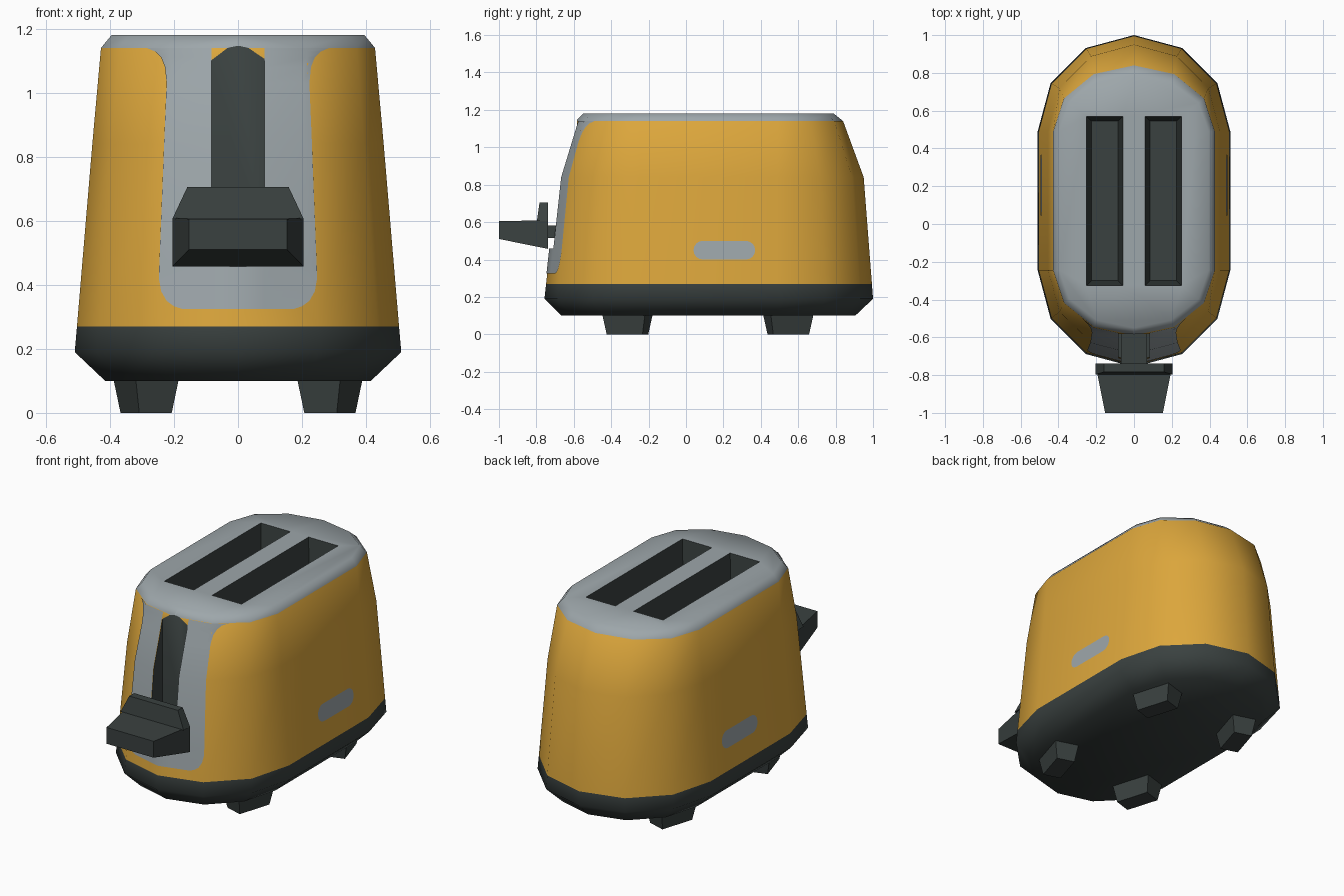
import bpy, bmesh, math
from mathutils import Matrix, Vector

if "Cube" in bpy.data.objects:
    bpy.data.objects.remove(bpy.data.objects["Cube"])


def material(name, rgb):
    m = bpy.data.materials.new(name)
    m.diffuse_color = (*rgb, 1)
    m.use_nodes = True
    m.node_tree.nodes["Principled BSDF"].inputs["Base Color"].default_value = m.diffuse_color
    return m


MATS = [material("mustard_yellow", (0.72, 0.385, 0.045)),
        material("metal_grey", (0.34, 0.385, 0.405)),
        material("charcoal", (0.042, 0.053, 0.051))]
YELLOW, GREY, DARK = range(3)


def make(name, verts, faces, mat=DARK, smooth=None, close=True):
    """Object from points and faces, sharing one material list."""
    me = bpy.data.meshes.new(name)
    me.from_pydata(verts, [], faces)
    for m in MATS:
        me.materials.append(m)
    bm = bmesh.new()
    bm.from_mesh(me)
    if close:
        bmesh.ops.recalc_face_normals(bm, faces=bm.faces)
    for f in bm.faces:
        f.material_index = mat
    bm.to_mesh(me)
    bm.free()
    ob = bpy.data.objects.new(name, me)
    bpy.context.collection.objects.link(ob)
    if smooth:
        shade(ob, smooth)
    return ob


def shade(ob, angle):
    bpy.ops.object.select_all(action='DESELECT')
    ob.select_set(True)
    bpy.context.view_layer.objects.active = ob
    bpy.ops.object.shade_smooth_by_angle(angle=math.radians(angle))


def loft(name, rings, mat=DARK):
    """Capped solid through rings of equal length."""
    n = len(rings[0])
    faces = [tuple(range(n)), tuple(range((len(rings) - 1) * n, len(rings) * n))]
    for r in range(len(rings) - 1):
        for i in range(n):
            j = (i + 1) % n
            faces.append((r * n + i, r * n + j, (r + 1) * n + j, (r + 1) * n + i))
    return make(name, [p for ring in rings for p in ring], faces, mat)


def rect(x0, x1, y0, y1, z):
    return [(x0, y0, z), (x1, y0, z), (x1, y1, z), (x0, y1, z)]


# Body profile: height, half width, front cap depth, back cap depth
Y0, Y1 = -0.245, 0.49
PROFILE = [(0.10, 0.415, 0.42, 0.415), (0.19, 0.51, 0.512, 0.51),
           (0.27, 0.503, 0.503, 0.504), (0.84, 0.455, 0.44, 0.46),
           (1.14, 0.428, 0.345, 0.35), (1.18, 0.395, 0.305, 0.30)]


def section(z):
    """Half width and front cap depth of the body at height z."""
    for a, b in zip(PROFILE, PROFILE[1:]):
        if z <= b[0]:
            t = (z - a[0]) / (b[0] - a[0])
            return a[1] + t * (b[1] - a[1]), a[2] + t * (b[2] - a[2])


def outline(z, w, front, back):
    pts = []
    for i in range(7):
        a = math.radians(30 * i)
        pts.append((w * math.cos(a), Y1 + back * math.sin(a), z))
    for i in range(7):
        a = math.radians(180 + 30 * i)
        pts.append((w * math.cos(a), Y0 + front * math.sin(a), z))
    return pts


body = loft("body", [outline(*p) for p in PROFILE])
for p in body.data.polygons:
    z = p.center.z
    p.material_index = DARK if z < 0.26 else GREY if z > 1.14 else YELLOW

# Bread slots and lever channel are cut out of the body
cutters = []
for s in (-1, 1):
    cutters.append(loft("bread_slot_cutter", [
        rect(s * 0.155 - 0.07, s * 0.155 + 0.07, -0.30, 0.545, 0.72),
        rect(s * 0.155 - 0.097, s * 0.155 + 0.097, -0.326, 0.571, 1.20)]))
cutters.append(loft("lever_channel_cutter", [
    rect(-0.083, 0.083, -0.95, -0.583, z) for z in (0.46, 1.146)]))
for c in cutters:
    mod = body.modifiers.new("cut", 'BOOLEAN')
    mod.operation = 'DIFFERENCE'
    mod.solver = 'EXACT'
    mod.object = c
    c.hide_render = True
bpy.context.view_layer.update()
deps = bpy.context.evaluated_depsgraph_get()
cut = bpy.data.meshes.new_from_object(body.evaluated_get(deps))
body.modifiers.clear()
body.data = cut
for c in cutters:
    bpy.data.objects.remove(c)
shade(body, 52)


# Grey front panel: thin skin following the body, open around the channel
def front_point(x, z):
    w, d = section(z)
    corners = [(w * math.sin(math.radians(a)), d * math.cos(math.radians(a)))
               for a in (0, 30, 60)]
    k = 0 if abs(x) <= corners[1][0] else 1
    (xa, da), (xb, db) = corners[k], corners[k + 1]
    depth = da + (abs(x) - xa) / (xb - xa) * (db - da)
    return (x, Y0 - depth - 0.004, z)


PANEL = [(0.325, 0.175), (0.333, 0.20), (0.35, 0.223), (0.38, 0.24), (0.42, 0.247),
         (0.46, 0.246), (0.84, 0.231), (1.03, 0.223), (1.08, 0.228), (1.11, 0.24),
         (1.128, 0.257), (1.14, 0.285)]
verts, faces = [], []
for z, w in PANEL:
    mid = min(w * 0.9, section(z)[0] * 0.5)
    verts += [front_point(x, z) for x in (-w, -mid, -0.083, 0, 0.083, mid, w)]
for r in range(len(PANEL) - 1):
    for c in range(6):
        if c in (2, 3) and PANEL[r][0] >= 0.46:
            continue
        a = r * 7 + c
        faces.append((a, a + 1, a + 8, a + 7))
make("front_panel", verts, faces, GREY, 52, close=False)

# Pill shaped side badges
for s, name in ((1, "right_badge"), (-1, "left_badge")):
    pts = []
    for i in range(18):
        a = math.radians(-90 + 180 * (i % 9) / 8 + (180 if i > 8 else 0))
        y = 0.205 + (0.115 if i < 9 else -0.115) + 0.05 * math.cos(a)
        z = 0.45 + 0.05 * math.sin(a)
        pts.append((s * (section(z)[0] + 0.004), y, z))
    make(name, pts, [tuple(range(18))[::s]], GREY, close=False)

# Lever: tapered handle, upright lip and stem into the channel
def upright(x, z0, z1, y):
    return [(-x, y, z0), (x, y, z0), (x, y, z1), (-x, y, z1)]


loft("lever_handle", [upright(0.205, 0.457, 0.609, -0.738),
                      upright(0.153, 0.51, 0.606, -1.0)])
loft("lever_lip", [rect(-0.205, 0.205, -0.797, -0.738, 0.606),
                   rect(-0.158, 0.158, -0.783, -0.738, 0.706)])
loft("lever_stem", [rect(-0.07, 0.07, -0.745, -0.575, z) for z in (0.515, 0.583)])

# Four tapered feet, turned to follow the body outline
for sx in (-1, 1):
    for sy in (-1, 1):
        turn = Matrix.Rotation(math.radians(17 * sx * sy), 3, 'Z')
        centre = Vector((sx * 0.287, 0.117 + sy * 0.43, 0))
        rings = [[tuple(turn @ Vector(p) + centre) for p in rect(-a, a, -b, b, z)]
                 for a, b, z in ((0.053, 0.10, 0.0), (0.071, 0.12, 0.11))]
        loft(("front" if sy < 0 else "back") + ("_left" if sx < 0 else "_right") + "_foot",
             rings)
